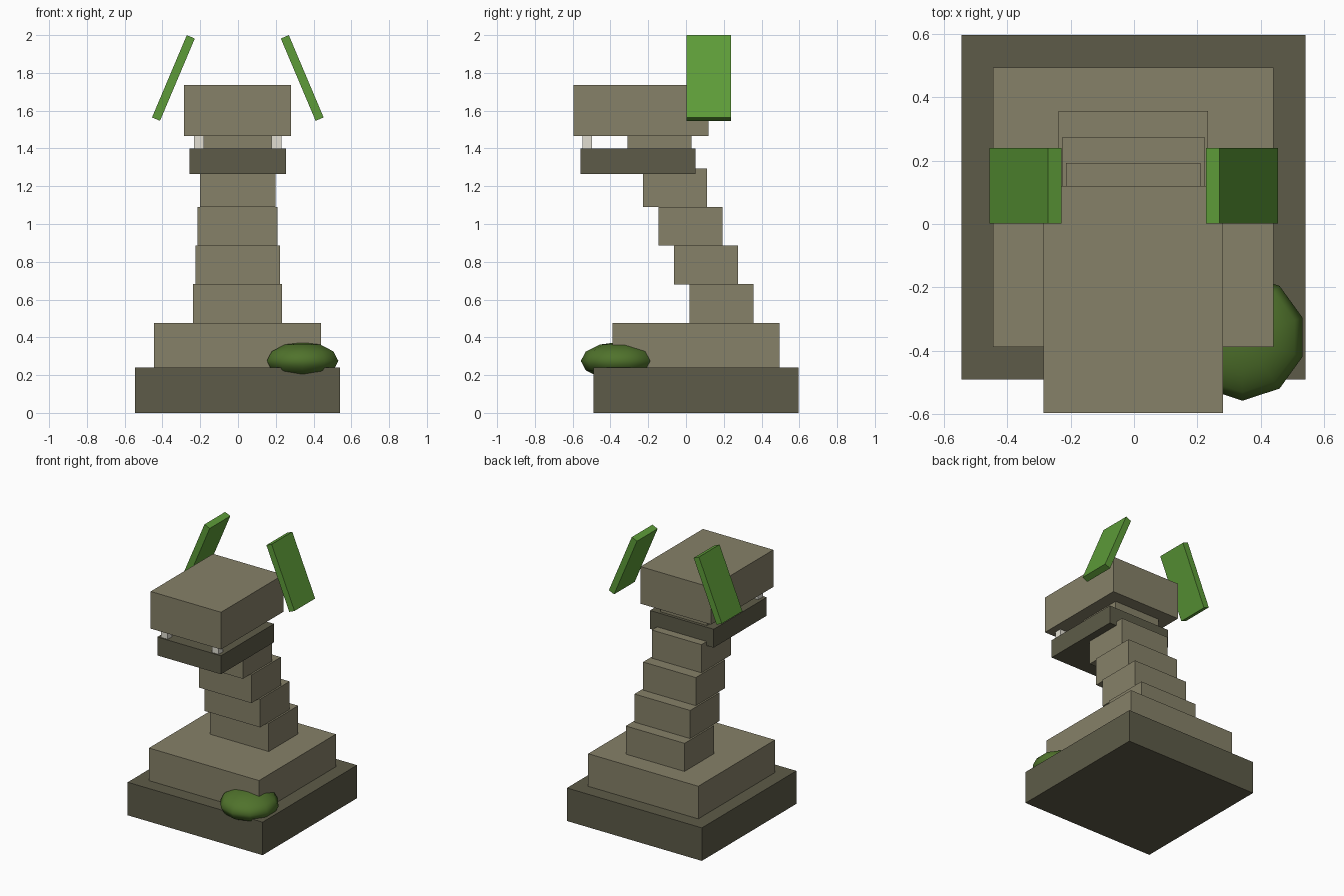
import bpy

if "Cube" in bpy.data.objects:
    bpy.data.objects.remove(bpy.data.objects["Cube"])


def material(name, rgb):
    m = bpy.data.materials.new(name)
    m.diffuse_color = (*rgb, 1)
    m.use_nodes = True
    m.node_tree.nodes["Principled BSDF"].inputs["Base Color"].default_value = m.diffuse_color
    return m


STONE = material("stone", (0.24, 0.22, 0.14))
DARK = material("dark_stone", (0.11, 0.105, 0.065))
LEAF = material("leaf_green", (0.11, 0.33, 0.04))
MOSS = material("moss_green", (0.08, 0.17, 0.025))
IVORY = material("ivory", (0.75, 0.73, 0.64))
CX = -0.002  # centre line of the stonework


def block(name, size, loc, mat, tilt=0):
    bpy.ops.mesh.primitive_cube_add(size=1, location=loc, rotation=(0, tilt, 0))
    ob = bpy.context.object
    ob.name = name
    ob.scale = size
    ob.data.materials.append(mat)
    return ob


# stepped plinth
block("plinth_lower", (1.085, 1.085, 0.24), (CX, 0.053, 0.12), DARK)
block("plinth_upper", (0.885, 0.882, 0.237), (CX, 0.053, 0.3585), STONE)

# neck blocks stepping forward and narrowing upward
for i in range(5):
    block(f"neck_block_{i + 1}", (0.472 - 0.0242 * i, 0.338, 0.205),
          (CX, 0.188 - 0.082 * i, 0.579 + 0.2045 * i), STONE)

# lower jaw and head
block("jaw", (0.512, 0.609, 0.134), (CX, -0.254, 1.332), DARK)
block("head", (0.566, 0.716, 0.27), (CX, -0.238, 1.602), STONE)

# fangs and slanted leaf crests on both sides
for side, s in (("left", -1), ("right", 1)):
    block(f"fang_{side}", (0.052, 0.052, 0.07), (CX + s * 0.205, -0.523, 1.432), IVORY)
    block(f"leaf_{side}", (0.046, 0.237, 0.473), (s * 0.341 - 0.001, 0.1205, 1.773),
          LEAF, -s * 0.4)

# moss clump on the plinth corner
bpy.ops.mesh.primitive_uv_sphere_add(segments=10, ring_count=6, radius=1,
                                     location=(0.342, -0.357, 0.275))
moss = bpy.context.object
moss.name = "moss_clump"
moss.scale = (0.199, 0.2, 0.1)
moss.data.materials.append(MOSS)
bpy.ops.object.shade_smooth()
